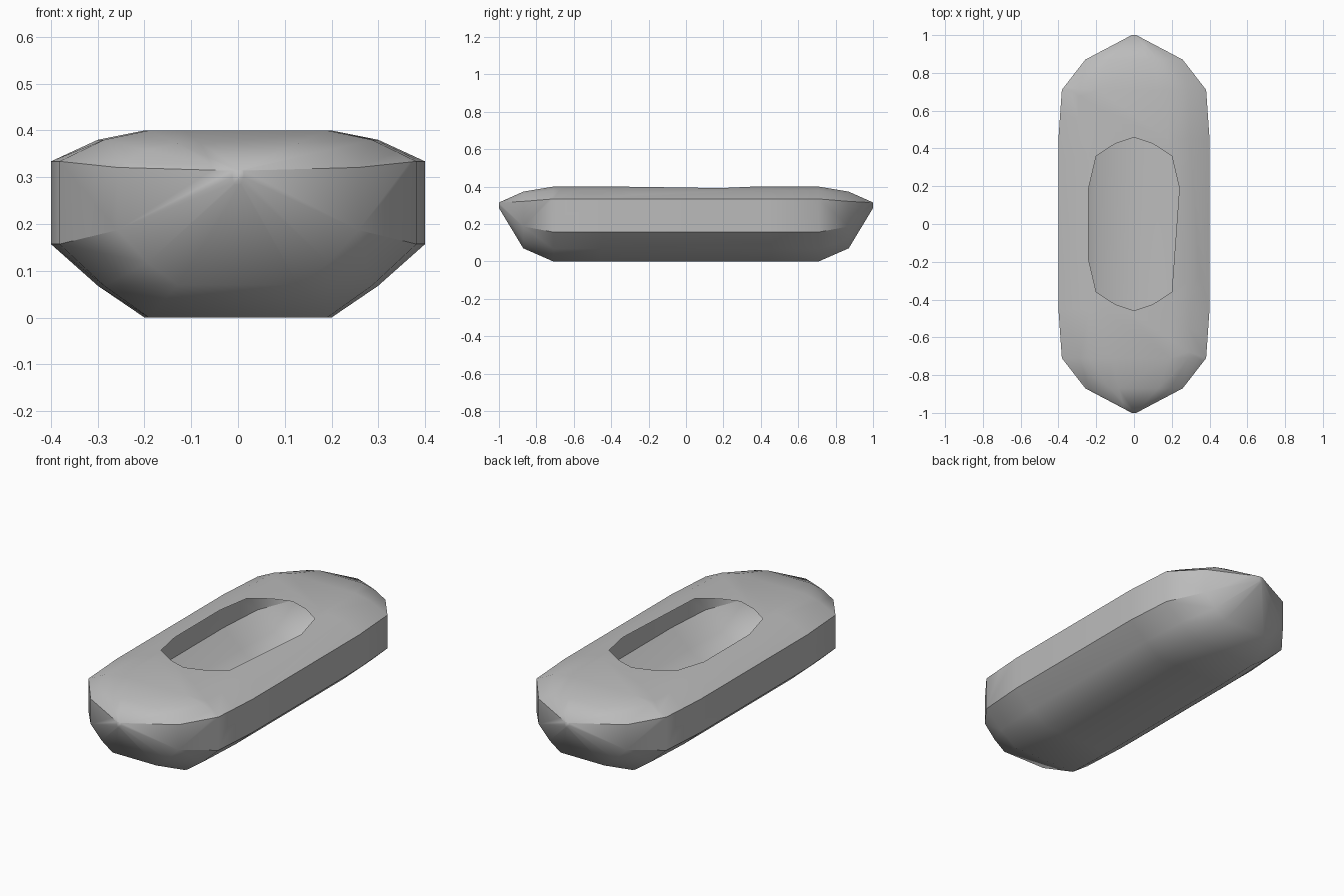
import bpy, bmesh
from mathutils import Vector

cube = bpy.data.objects.get("Cube")
if cube:
    bpy.data.objects.remove(cube)

grey = bpy.data.materials.new("hull grey")
grey.use_nodes = True
grey.diffuse_color = (0.5, 0.5, 0.5, 1)
grey.node_tree.nodes["Principled BSDF"].inputs["Base Color"].default_value = (0.5, 0.5, 0.5, 1)

# Half section of the hull: x at full beam, from deck edge round to keel
HALF_X = [0.2, 0.3, 0.4, 0.4, 0.3, 0.2]
# Stations: y, beam scale, heights of the half section
MID = [0.4, 0.38, 0.334, 0.157, 0.068, 0.0]
STATIONS = [
    (0.45, 1.0, MID),
    (0.71, 0.955, MID),
    (0.87, 0.645, [0.373, 0.358, 0.321, 0.187, 0.117, 0.07]),
    (1.0, 0.03, [0.315, 0.315, 0.314, 0.3, 0.288, 0.285]),
]
SHEER, CHINE = 2, 3
COUNT = len(HALF_X)

bm = bmesh.new()


def ring(y, scale, heights):
    right = [bm.verts.new((x * scale, y, z)) for x, z in zip(HALF_X, heights)]
    left = [bm.verts.new((-x * scale, y, z)) for x, z in zip(HALF_X, heights)]
    return right + left[::-1]


# Loft the hull from stern to bow and close the tips
rings = [ring(-y, s, h) for y, s, h in reversed(STATIONS)]
rings += [ring(y, s, h) for y, s, h in STATIONS]
for a, b in zip(rings, rings[1:]):
    for i in range(2 * COUNT):
        j = (i + 1) % (2 * COUNT)
        bm.faces.new((a[i], a[j], b[j], b[i]))
bm.faces.new(rings[0])
bm.faces.new(rings[-1])
bmesh.ops.recalc_face_normals(bm, faces=bm.faces)
for f in bm.faces:
    f.smooth = True

# Crisp lines along the sheer and the chine
for a, b in zip(rings, rings[1:]):
    at_tip = a is rings[0] or b is rings[-1]
    for row in (SHEER, CHINE):
        if row == CHINE and at_tip:
            continue
        for i in (row, 2 * COUNT - 1 - row):
            bm.edges.get((a[i], b[i])).smooth = False

# Cockpit opening: trim the deck by each side of its outline
quarter = [(0.24, 0.19), (0.2, 0.36), (0.1, 0.425), (0, 0.458)]
outline = quarter + [(-x, y) for x, y in quarter[-2::-1]]
outline += [(-x, -y) for x, y in outline[:-1]][:1] + [(-x, -y) for x, y in outline[1:-1]]
inside = [f for f in bm.faces if f.normal.z > 0.5]
for p, q in zip(outline, outline[1:] + outline[:1]):
    start, step = Vector((*p, 0)), Vector((q[0] - p[0], q[1] - p[1], 0))
    if step.length < 1e-6:
        continue
    normal = Vector((step.y, -step.x, 0)).normalized()
    geom = set(inside)
    for f in inside:
        geom.update(f.edges)
        geom.update(f.verts)
    cut = bmesh.ops.bisect_plane(bm, geom=list(geom), plane_co=start, plane_no=normal, dist=1e-5)
    faces = {g for g in cut["geom"] if isinstance(g, bmesh.types.BMFace)}
    inside = [f for f in faces if (f.calc_center_median() - start).dot(normal) < 0]
bmesh.ops.delete(bm, geom=inside, context="FACES")

mesh = bpy.data.meshes.new("hull")
bm.to_mesh(mesh)
bm.free()
mesh.materials.append(grey)
hull = bpy.data.objects.new("hull", mesh)
bpy.context.collection.objects.link(hull)
